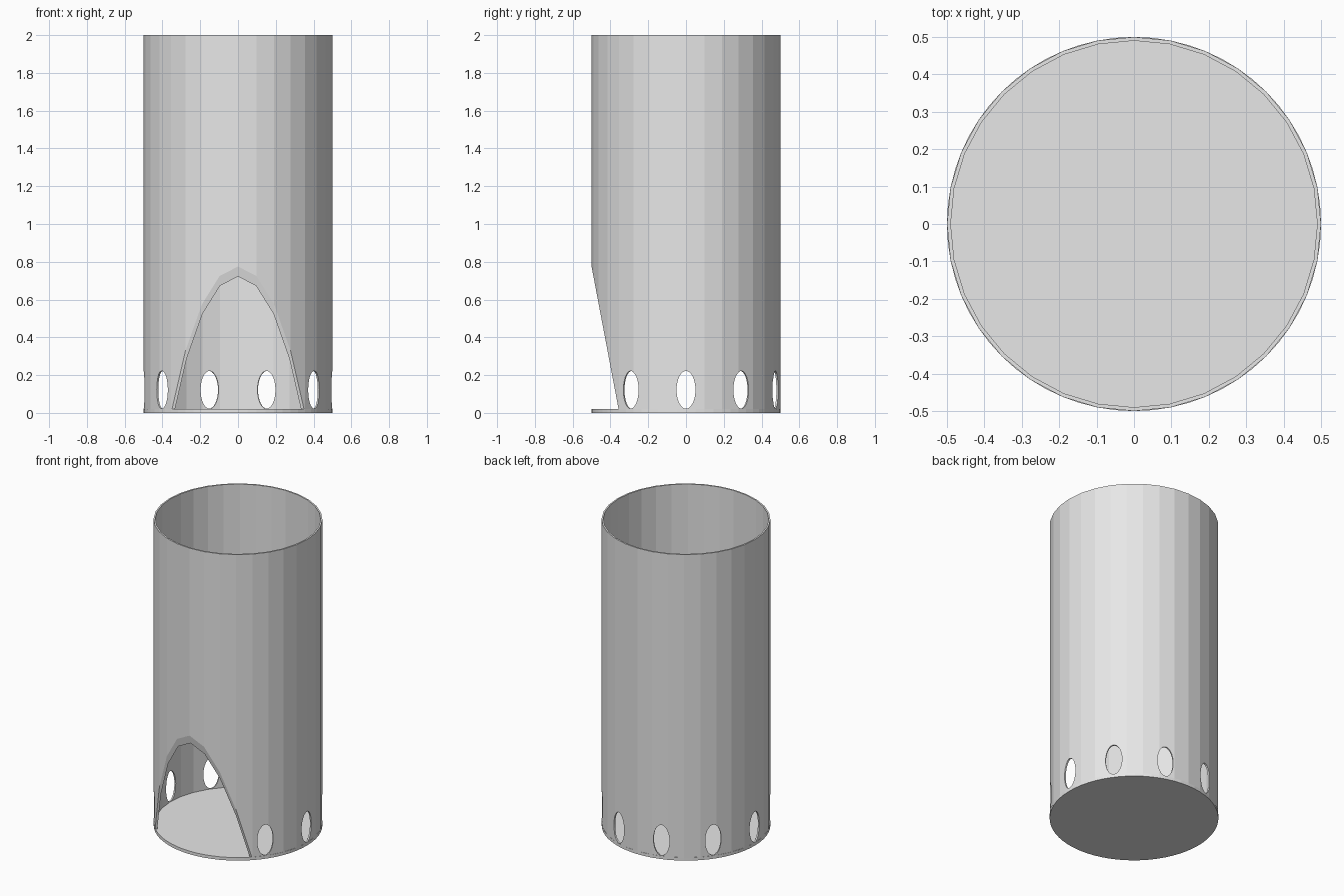
import bpy, bmesh
from math import pi, radians
from mathutils import Matrix, Vector

if "Cube" in bpy.data.objects:
    bpy.data.objects.remove(bpy.data.objects["Cube"], do_unlink=True)

RADIUS, WALL, HEIGHT, FLOOR = 0.5, 0.01, 2.0, 0.02

grey = bpy.data.materials.new("plain grey")
grey.use_nodes = True
grey.diffuse_color = (0.8, 0.8, 0.8, 1)
grey.node_tree.nodes["Principled BSDF"].inputs["Base Color"].default_value = (0.8, 0.8, 0.8, 1)


def make_object(name, bm):
    bmesh.ops.recalc_face_normals(bm, faces=bm.faces[:])
    mesh = bpy.data.meshes.new(name)
    bm.to_mesh(mesh)
    bm.free()
    mesh.materials.append(grey)
    obj = bpy.data.objects.new(name, mesh)
    bpy.context.collection.objects.link(obj)
    return obj


def cut(target, cutter):
    cutter.hide_render = True
    mod = target.modifiers.new("cut", "BOOLEAN")
    mod.operation, mod.solver, mod.object = "DIFFERENCE", "EXACT", cutter
    bpy.context.view_layer.objects.active = target
    bpy.ops.object.modifier_apply(modifier=mod.name)
    bpy.data.objects.remove(cutter, do_unlink=True)


# Thin tube wall, lathed from a rectangular profile
bm = bmesh.new()
inner = RADIUS - WALL
profile = [(inner, FLOOR), (RADIUS, FLOOR), (RADIUS, HEIGHT), (inner, HEIGHT)]
verts = [bm.verts.new((r, 0, z)) for r, z in profile]
edges = [bm.edges.new((verts[i], verts[(i + 1) % 4])) for i in range(4)]
bmesh.ops.spin(bm, geom=verts + edges, cent=(0, 0, 0), axis=(0, 0, 1),
               angle=2 * pi, steps=32)
bmesh.ops.remove_doubles(bm, verts=bm.verts[:], dist=0.0001)
wall = make_object("tube_wall", bm)

# Ring of ten upright oval holes
bm = bmesh.new()
for i in range(10):
    place = (Matrix.Rotation(radians(36 * i), 4, "Z")
             @ Matrix.Translation((RADIUS, 0, 0.122))
             @ Matrix.Diagonal((1, 0.5, 1, 1))
             @ Matrix.Rotation(pi / 2, 4, "Y"))
    bmesh.ops.create_cone(bm, cap_ends=True, segments=32, radius1=0.1,
                          radius2=0.1, depth=0.2, matrix=place)
cut(wall, make_object("hole_cutter", bm))

# Slanted front opening
bm = bmesh.new()
slope = (0.775 - FLOOR) / (RADIUS - 0.357)
side = [(-0.357 + 0.1 / slope, FLOOR - 0.1), (-0.6, FLOOR + 0.243 * slope), (-0.6, FLOOR - 0.1)]
face = bm.faces.new([bm.verts.new((-0.6, y, z)) for y, z in side])
pushed = bmesh.ops.extrude_face_region(bm, geom=[face])["geom"]
bmesh.ops.translate(bm, vec=Vector((1.2, 0, 0)),
                    verts=[g for g in pushed if isinstance(g, bmesh.types.BMVert)])
# Close the starting side if the extrusion consumed it
bmesh.ops.holes_fill(bm, edges=[e for e in bm.edges if e.is_boundary], sides=3)
cut(wall, make_object("opening_cutter", bm))

# Solid floor disc
bm = bmesh.new()
bmesh.ops.create_cone(bm, cap_ends=True, segments=64, radius1=RADIUS, radius2=RADIUS,
                      depth=FLOOR, matrix=Matrix.Translation((0, 0, FLOOR / 2)))
make_object("floor_disc", bm)
